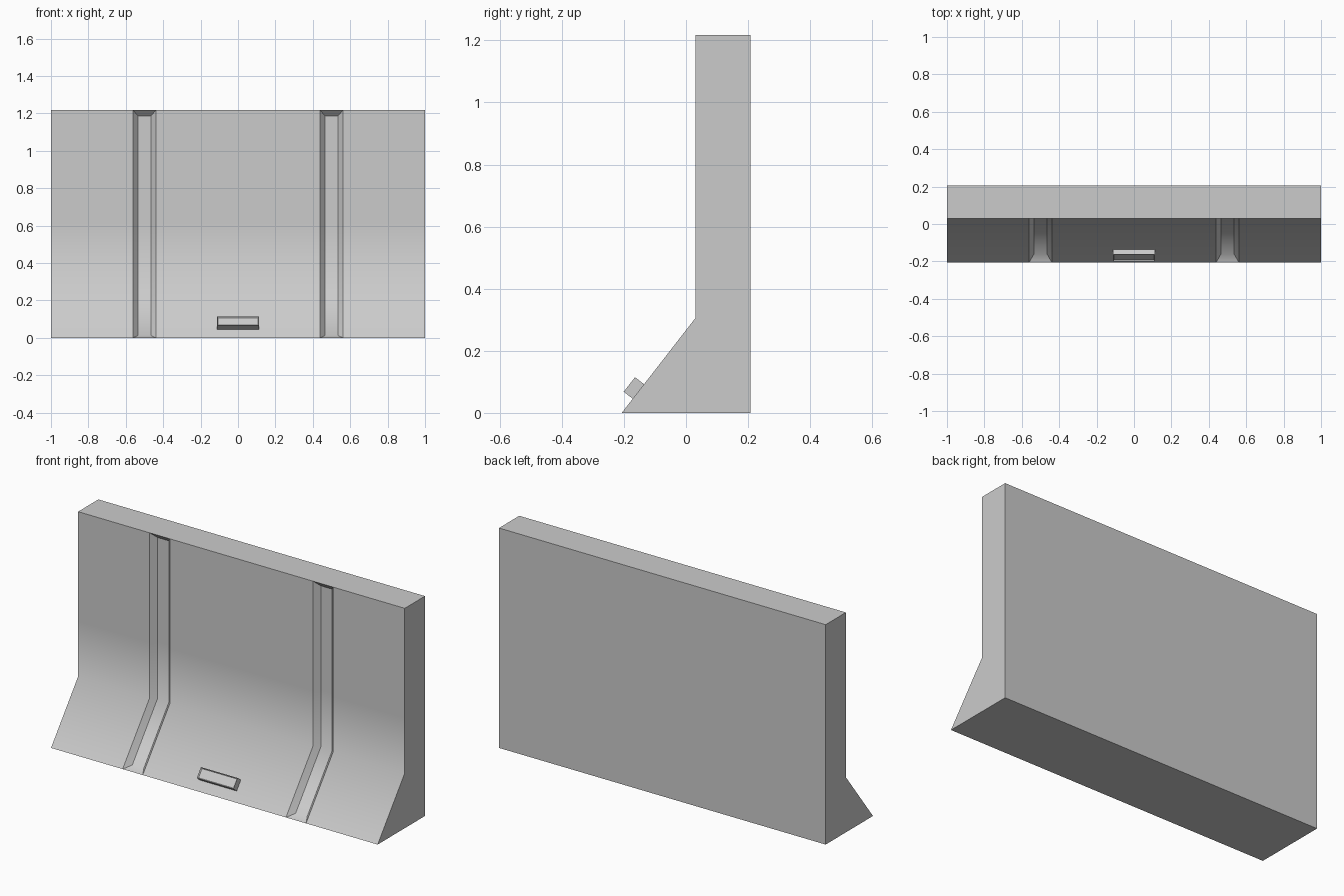
import bpy, bmesh, math

if "Cube" in bpy.data.objects:
    bpy.data.objects.remove(bpy.data.objects["Cube"])

SLOPE = math.atan2(0.237, 0.305)          # lean of the lower front face
FRONT = [(-0.207, 0), (0.03, 0.305), (0.03, 0.61), (0.03, 1.217)]   # (y, z)
FLOOR = [(-0.16, 0.012), (0.06, 0.295), (0.06, 0.61), (0.06, 1.187)]
BACK_Y, TOP_Z = 0.207, 1.217


def make_object(name, bm, angle):
    bmesh.ops.recalc_face_normals(bm, faces=bm.faces)
    mesh = bpy.data.meshes.new(name)
    bm.to_mesh(mesh)
    bm.free()
    obj = bpy.data.objects.new(name, mesh)
    bpy.context.collection.objects.link(obj)
    bpy.ops.object.select_all(action='DESELECT')
    obj.select_set(True)
    bpy.context.view_layer.objects.active = obj
    bpy.ops.object.shade_smooth_by_angle(angle=math.radians(angle))
    return obj


# Wall: front profile columns swept along x, dipping inward at each groove
bm = bmesh.new()
stations = [(-1, FRONT)]
for cx in (-0.5, 0.5):
    stations += [(cx - 0.0615, FRONT), (cx - 0.035, FLOOR),
                 (cx + 0.035, FLOOR), (cx + 0.0615, FRONT)]
stations.append((1, FRONT))
cols = [[bm.verts.new((x, y, z)) for y, z in prof] for x, prof in stations]
for a, b in zip(cols, cols[1:]):
    for i in range(len(FRONT) - 1):
        bm.faces.new((a[i], b[i], b[i + 1], a[i + 1]))

# Sloped ends of the grooves
for g in (1, 5):
    for row in (0, -1):
        bm.faces.new([c[row] for c in cols[g:g + 4]])

# Back, ends, top and bottom of the wall
bl, br = (bm.verts.new((x, BACK_Y, 0)) for x in (-1, 1))
tl, tr = (bm.verts.new((x, BACK_Y, TOP_Z)) for x in (-1, 1))
rim = [c for c, (x, prof) in zip(cols, stations) if prof is FRONT]
bm.faces.new((bl, br, tr, tl))
bm.faces.new(cols[0] + [tl, bl])
bm.faces.new(cols[-1] + [tr, br])
bm.faces.new([c[-1] for c in rim] + [tr, tl])
bm.faces.new([c[0] for c in rim] + [br, bl])
make_object("barrier_wall", bm, 40)

# Small block on the slope with a shallow dished face
bm = bmesh.new()
bmesh.ops.create_cube(bm, size=1)
bmesh.ops.scale(bm, vec=(0.224, 0.039, 0.0594), verts=bm.verts)
bm.normal_update()
face = [f for f in bm.faces if f.normal.y < -0.9]
bmesh.ops.inset_individual(bm, faces=face, thickness=0.007, depth=-0.007)
block = make_object("slope_block", bm, 30)
block.rotation_euler.x = -SLOPE
block.location = (0, -0.167, 0.0795)
